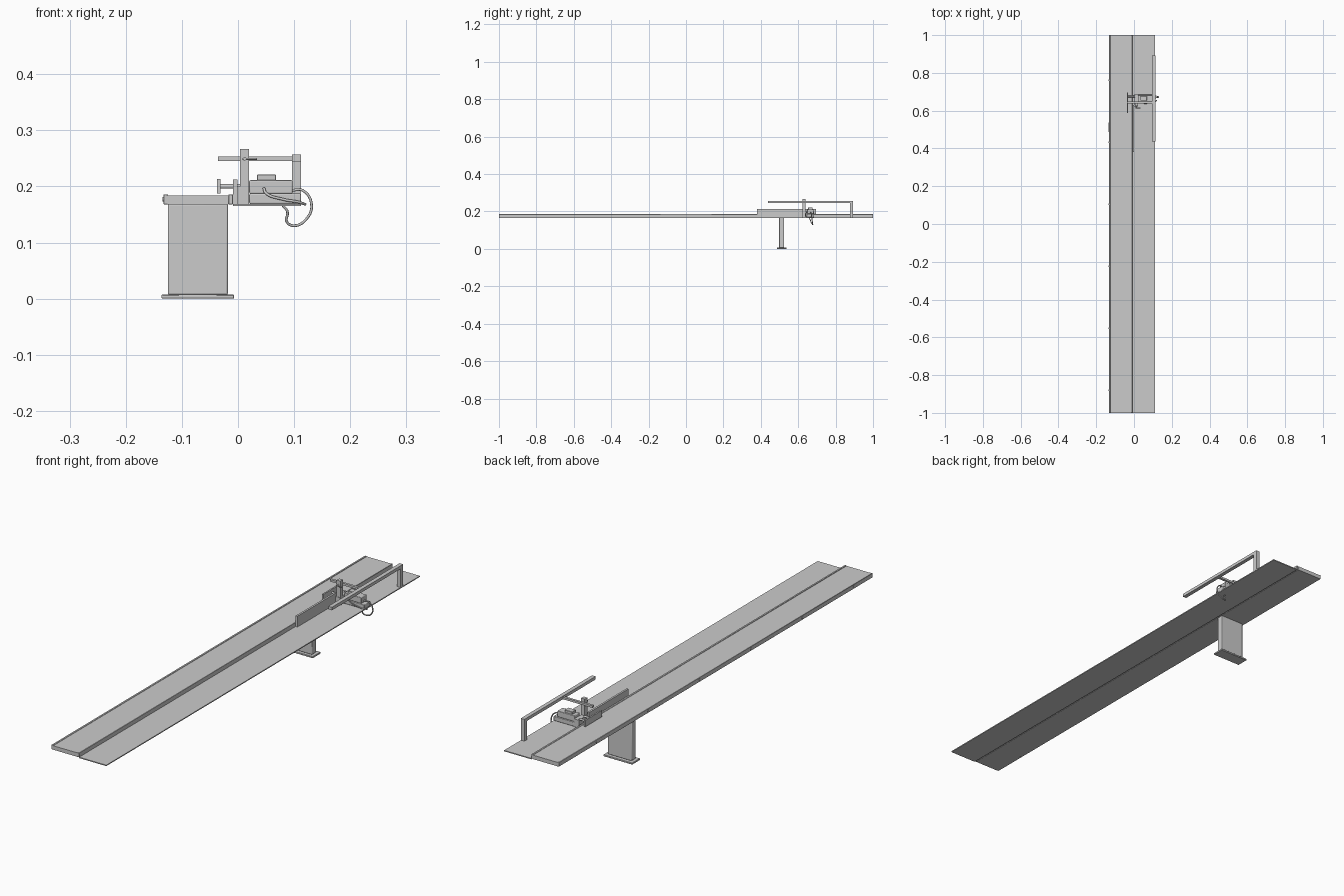
import bpy
from mathutils import Vector

if "Cube" in bpy.data.objects:
    bpy.data.objects.remove(bpy.data.objects["Cube"])


def box(name, x, y, z, bevel=0.0, segments=1):
    """Box given by (min, max) ranges on each axis."""
    bpy.ops.mesh.primitive_cube_add(size=1)
    o = bpy.context.object
    o.name = name
    o.location = [(a + b) / 2 for a, b in (x, y, z)]
    o.scale = [b - a for a, b in (x, y, z)]
    bpy.ops.object.transform_apply(location=False, rotation=False, scale=True)
    if bevel:
        m = o.modifiers.new("bevel", "BEVEL")
        m.width, m.segments = bevel, segments
        bpy.ops.object.shade_smooth_by_angle()
    return o


def rod(name, a, b, r, sides=20):
    """Cylinder between two points."""
    a, b = Vector(a), Vector(b)
    d = b - a
    bpy.ops.mesh.primitive_cylinder_add(vertices=sides, radius=r, depth=d.length, location=(a + b) / 2)
    o = bpy.context.object
    o.name = name
    o.rotation_euler = d.to_track_quat("Z", "Y").to_euler()
    bpy.ops.object.shade_smooth_by_angle()
    return o


def cable(name, points, r=0.0024):
    """Round cable through the given points."""
    c = bpy.data.curves.new(name, "CURVE")
    c.dimensions = "3D"
    c.bevel_depth, c.bevel_resolution, c.resolution_u = r, 3, 8
    c.use_fill_caps = True
    s = c.splines.new("BEZIER")
    s.bezier_points.add(len(points) - 1)
    for p, co in zip(s.bezier_points, points):
        p.co = co
        p.handle_left_type = p.handle_right_type = "AUTO"
    o = bpy.data.objects.new(name, c)
    bpy.context.collection.objects.link(o)


# Upper table with raised edge strips
box("upper_table", (-0.126, -0.017), (-1, 1), (0.168, 0.184))
for side, x in (("left", (-0.133, -0.125)), ("right", (-0.017, -0.009))):
    box(f"edge_strip_{side}", x, (-1, 1), (0.168, 0.186), 0.001)
for i in range(6):
    y = -0.88 + i * 0.328
    rod(f"edge_screw_{i}", (-0.1345, y, 0.177), (-0.132, y, 0.177), 0.004)

# Thin lower table
box("lower_table", (-0.009, 0.112), (-1, 1), (0.165, 0.169))

# Support pillar and foot
box("pillar", (-0.125, -0.018), (0.498, 0.525), (0.007, 0.169), 0.003, 3)
box("foot", (-0.136, -0.007), (0.487, 0.537), (0, 0.007), 0.001)

# Guide fence along the step
box("fence", (-0.009, -0.001), (0.38, 0.63), (0.168, 0.2125))

# Cutting head motor
box("clamp_block", (-0.001, 0.02), (0.622, 0.685), (0.169, 0.2))
box("motor_lower", (0.02, 0.112), (0.645, 0.685), (0.169, 0.187), 0.002, 2)
box("motor_upper", (0.02, 0.097), (0.648, 0.682), (0.187, 0.211), 0.002, 2)
box("switch_box", (0.034, 0.068), (0.653, 0.677), (0.21, 0.221), 0.001)

# Adjusting plate with push rods
box("push_plate", (-0.037, -0.031), (0.588, 0.695), (0.187, 0.213))
for i, y in enumerate((0.645, 0.675)):
    rod(f"push_rod_{i}", (-0.033, y, 0.2), (0.004, y, 0.2), 0.004)

# Post, cross bar and clamping screw
box("post", (0.004, 0.02), (0.624, 0.64), (0.167, 0.267))
box("cross_bar", (-0.036, 0.11), (0.638, 0.648), (0.245, 0.2535))
rod("clamp_screw", (0.012, 0.612, 0.249), (0.012, 0.625, 0.249), 0.003)
rod("clamp_lever", (0.008, 0.614, 0.249), (0.034, 0.614, 0.249), 0.0018)

# Long overhead arm with its leg
box("overhead_arm", (0.0965, 0.1125), (0.438, 0.893), (0.2445, 0.257))
box("arm_leg", (0.0965, 0.1125), (0.877, 0.893), (0.168, 0.25))

# Motor cables
cable("cable_front", [(0.046, 0.646, 0.197), (0.05, 0.64, 0.188), (0.08, 0.64, 0.177),
                      (0.108, 0.643, 0.172), (0.12, 0.655, 0.168)])
cable("cable_loop", [(0.096, 0.665, 0.193), (0.115, 0.668, 0.193), (0.131, 0.672, 0.168),
                     (0.122, 0.676, 0.142), (0.1, 0.678, 0.13), (0.087, 0.672, 0.137),
                     (0.088, 0.664, 0.155), (0.08, 0.66, 0.166)])
